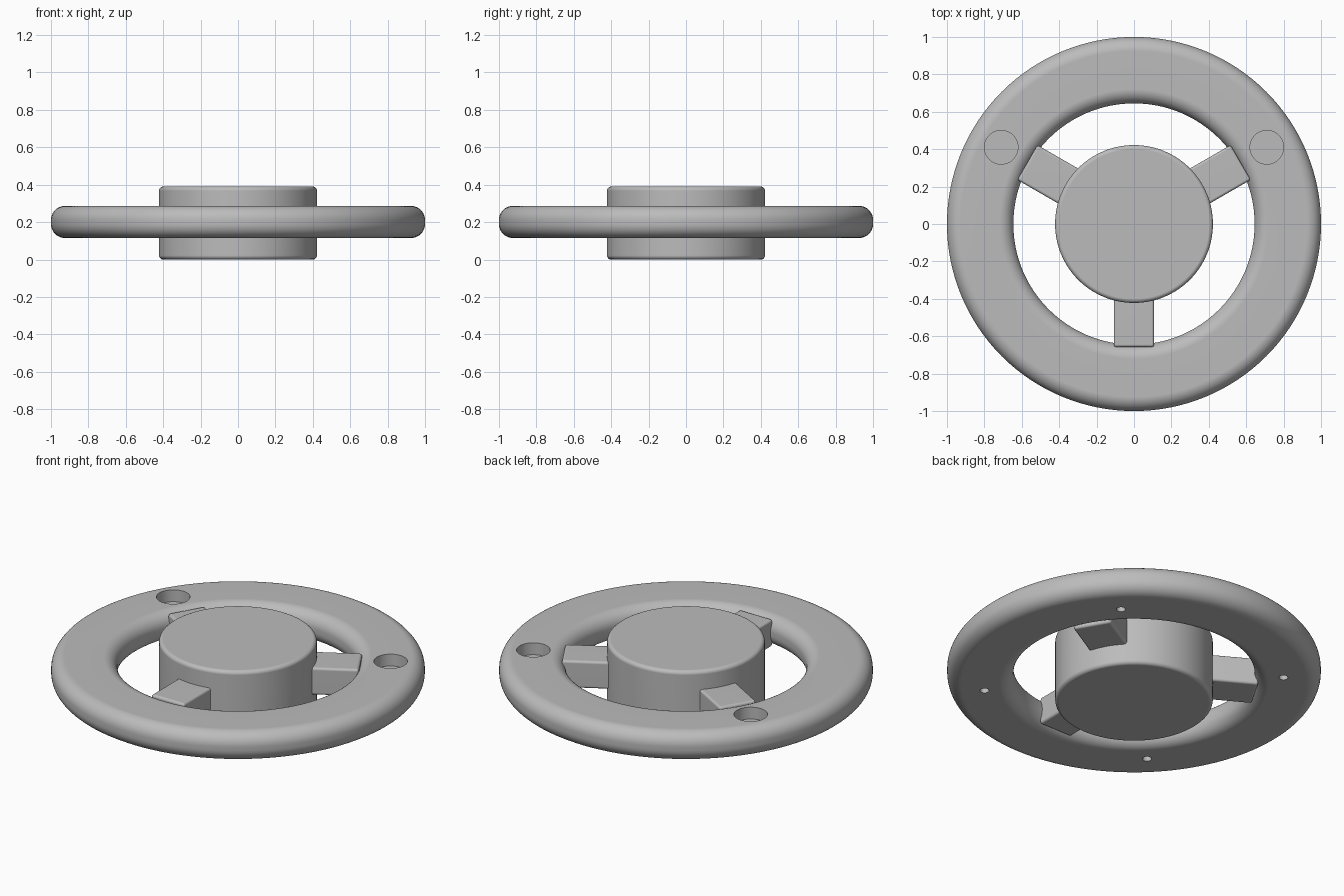
import bpy, bmesh, math
from mathutils import Matrix, Vector

default = bpy.data.objects.get("Cube")
if default:
    bpy.data.objects.remove(default, do_unlink=True)

GREY = (0.5, 0.5, 0.5, 1)
metal = bpy.data.materials.new("plain_grey")
metal.use_nodes = True
metal.diffuse_color = GREY
metal.node_tree.nodes["Principled BSDF"].inputs["Base Color"].default_value = GREY

RING_BOTTOM, RING_TOP = 0.115, 0.287
HUB_TOP = 0.39


def add_object(name, bm):
    bmesh.ops.recalc_face_normals(bm, faces=bm.faces)
    mesh = bpy.data.meshes.new(name)
    bm.to_mesh(mesh)
    bm.free()
    mesh.materials.append(metal)
    obj = bpy.data.objects.new(name, mesh)
    bpy.context.collection.objects.link(obj)
    return obj


def activate(obj):
    bpy.ops.object.select_all(action='DESELECT')
    obj.select_set(True)
    bpy.context.view_layer.objects.active = obj


def smooth(obj):
    activate(obj)
    bpy.ops.object.shade_smooth_by_angle(angle=math.radians(35))
    obj.modifiers.new("even_normals", 'WEIGHTED_NORMAL').keep_sharp = True


def rounded_rect(r0, r1, z0, z1, radius, steps=10):
    """Radial cross-section with rounded corners."""
    points = []
    corners = [(r1, z1, -1, -1), (r0, z1, 1, -1), (r0, z0, 1, 1), (r1, z0, -1, 1)]
    for i, (r, z, sr, sz) in enumerate(corners):
        for s in range(steps + 1):
            a = math.pi / 2 * (i + s / steps)
            points.append((r + sr * radius + radius * math.cos(a),
                           z + sz * radius + radius * math.sin(a)))
    return points


def revolve(name, profile, closed, steps=128):
    bm = bmesh.new()
    verts = [bm.verts.new((r, 0, z)) for r, z in profile]
    edges = [bm.edges.new(pair) for pair in zip(verts, verts[1:])]
    if closed:
        edges.append(bm.edges.new((verts[-1], verts[0])))
    bmesh.ops.spin(bm, geom=verts + edges, axis=(0, 0, 1), cent=(0, 0, 0),
                   angle=math.tau, steps=steps, use_merge=True)
    bmesh.ops.remove_doubles(bm, verts=bm.verts, dist=0.0001)
    # Cap any open ends with flat discs
    bmesh.ops.holes_fill(bm, edges=[e for e in bm.edges if e.is_boundary], sides=0)
    return add_object(name, bm)


def polar(radius, degrees, z):
    a = math.radians(degrees)
    return Vector((radius * math.cos(a), radius * math.sin(a), z))


# Outer ring
ring = revolve("outer_ring", rounded_rect(0.645, 1.0, RING_BOTTOM, RING_TOP, 0.076), True)

# Two wide recesses on top, four small holes underneath
cuts = bmesh.new()
holes = [(0.82, a, 0.09, RING_TOP, 0.07, 48) for a in (30, 150)]
holes += [(0.803, a, 0.024, RING_BOTTOM, 0.06, 24) for a in (45, 135, 225, 315)]
for dist, angle, radius, z, depth, sides in holes:
    bmesh.ops.create_cone(cuts, cap_ends=True, segments=sides, radius1=radius,
                          radius2=radius, depth=2 * depth,
                          matrix=Matrix.Translation(polar(dist, angle, z)))
cutter = add_object("hole_cutter", cuts)
cutter.hide_render = True
boolean = ring.modifiers.new("holes", 'BOOLEAN')
boolean.operation = 'DIFFERENCE'
boolean.solver = 'EXACT'
boolean.object = cutter
activate(ring)
bpy.ops.object.modifier_apply(modifier="holes")
bpy.data.objects.remove(cutter, do_unlink=True)
smooth(ring)

# Central hub with softened rims
hub_profile = []
for i in range(6):
    a = math.pi / 2 * i / 5
    hub_profile.append((0.4 + 0.022 * math.sin(a), 0.022 * (1 - math.cos(a))))
hub_profile += [(r, HUB_TOP - z) for r, z in reversed(hub_profile)]
smooth(revolve("hub", hub_profile, False))

# Three spokes between hub and ring
for number, angle in enumerate((30, 150, 270), 1):
    bm = bmesh.new()
    bmesh.ops.create_cube(bm, size=1)
    bmesh.ops.scale(bm, vec=(0.31, 0.215, 0.16), verts=bm.verts)
    bmesh.ops.bevel(bm, geom=bm.edges[:], offset=0.014, segments=4,
                    profile=0.5, affect='EDGES')
    bmesh.ops.transform(bm, verts=bm.verts,
                        matrix=Matrix.Translation(polar(0.503, angle, 0.2))
                        @ Matrix.Rotation(math.radians(angle), 4, 'Z'))
    smooth(add_object(f"spoke_{number}", bm))
